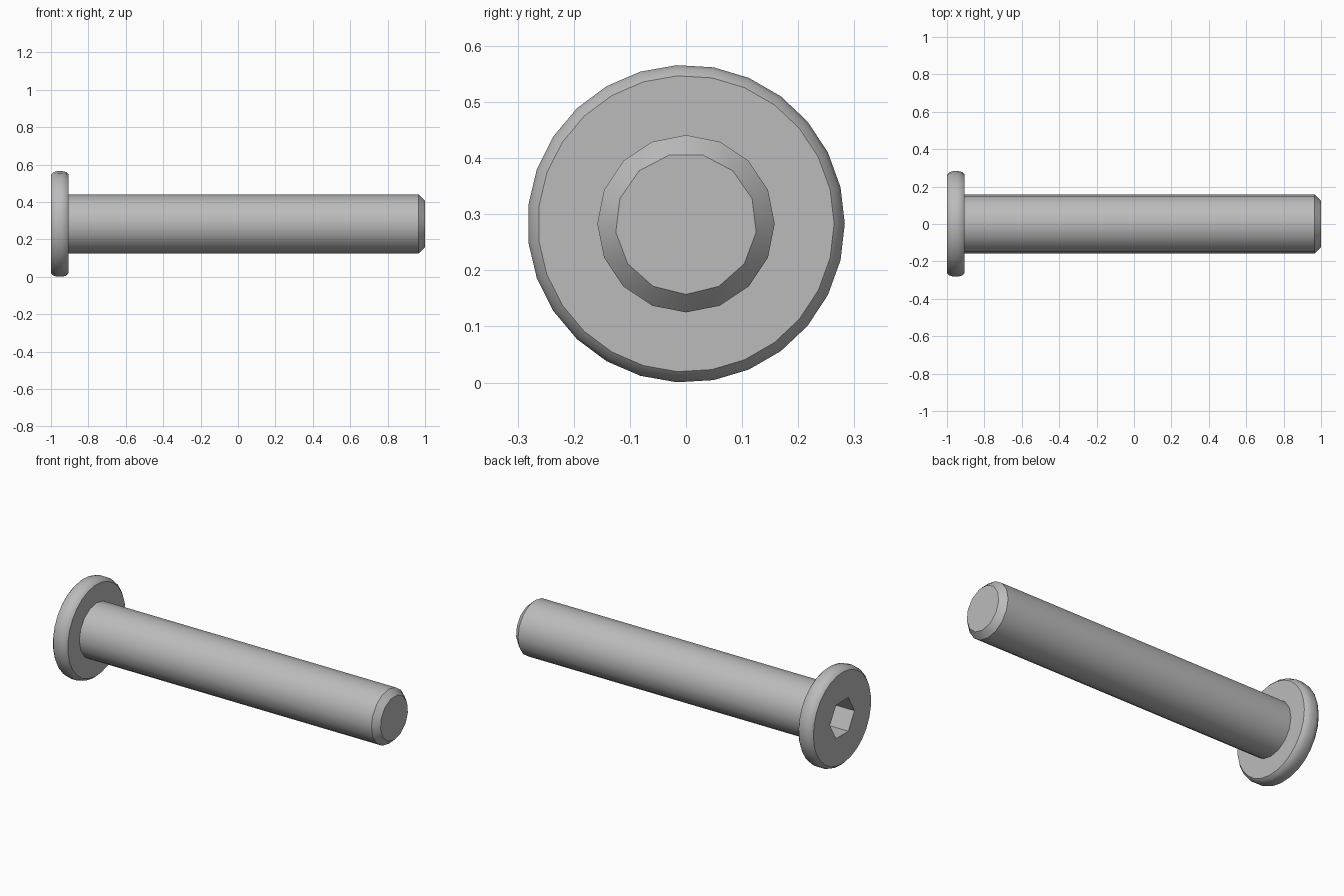
import bpy
import bmesh
from math import cos, sin, pi, radians
from mathutils import Vector

cube = bpy.data.objects.get("Cube")
if cube:
    bpy.data.objects.remove(cube)

AXIS_Z = 0.283

steel = bpy.data.materials.new("grey steel")
steel.use_nodes = True
colour = (0.5, 0.5, 0.5, 1)
steel.diffuse_color = colour
steel.node_tree.nodes["Principled BSDF"].inputs["Base Color"].default_value = colour

bm = bmesh.new()


def ring(x, radius, sides, start=0.0):
    """Closed loop of edges around the bolt axis."""
    angles = [start + 2 * pi * i / sides for i in range(sides)]
    verts = [bm.verts.new(Vector((x, radius * cos(a), AXIS_Z + radius * sin(a)))) for a in angles]
    return [bm.edges.new((verts[i - 1], verts[i])) for i in range(sides)]


def bridge(a, b):
    bmesh.ops.bridge_loops(bm, edges=a + b)


def annulus(a, b):
    bmesh.ops.triangle_fill(bm, edges=a + b, use_beauty=True)


def cap(edges):
    bmesh.ops.contextual_create(bm, geom=edges)


# Head with rounded rim
profile = [(-1, 0.264), (-0.987, 0.277), (-0.967, 0.283),
           (-0.938, 0.283), (-0.918, 0.277), (-0.905, 0.264)]
head = [ring(x, r, 27) for x, r in profile]
for a, b in zip(head, head[1:]):
    bridge(a, b)

# Hexagonal drive socket
socket_rim = ring(-1, 0.112, 6)
socket_floor = ring(-0.85, 0.112, 6)
annulus(head[0], socket_rim)
bridge(socket_rim, socket_floor)
cap(socket_floor)

# Shank with chamfered tip
shank_root = ring(-0.905, 0.158, 16)
shank_end = ring(0.965, 0.158, 16)
tip = ring(1, 0.126, 13, radians(-90))
annulus(head[-1], shank_root)
bridge(shank_root, shank_end)
bridge(shank_end, tip)
cap(tip)

bmesh.ops.recalc_face_normals(bm, faces=bm.faces)
mesh = bpy.data.meshes.new("bolt")
bm.to_mesh(mesh)
bm.free()
mesh.materials.append(steel)
bolt = bpy.data.objects.new("bolt", mesh)
bpy.context.collection.objects.link(bolt)

# Smooth barrel, crisp rims
bpy.ops.object.select_all(action="DESELECT")
bolt.select_set(True)
bpy.context.view_layer.objects.active = bolt
bpy.ops.object.shade_smooth_by_angle(angle=radians(30))
